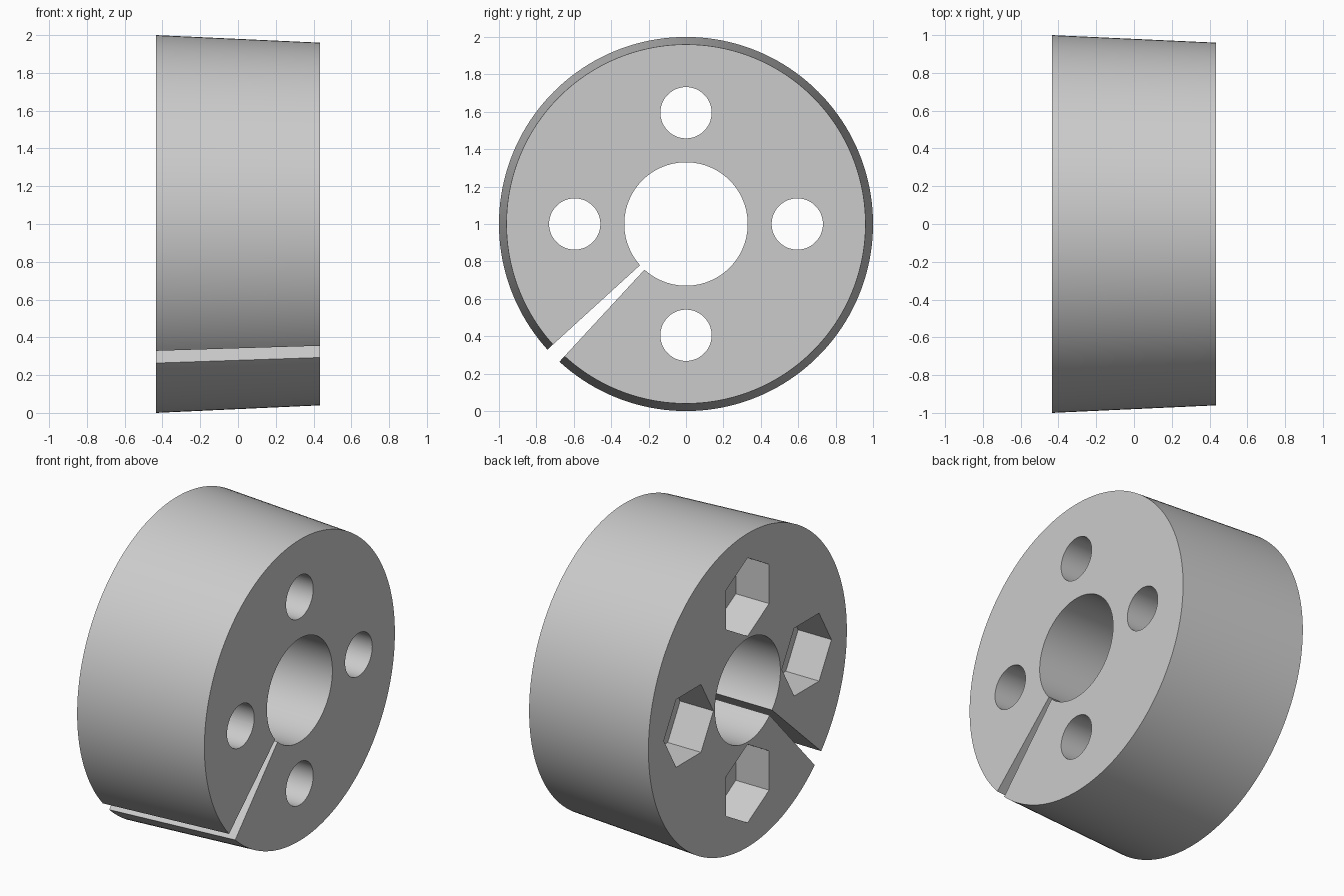
import bpy
import math
from mathutils import Matrix, Vector

old = bpy.data.objects.get("Cube")
if old:
    bpy.data.objects.remove(old, do_unlink=True)

HALF = 0.435          # half the thickness of the ring
BORE = 0.33           # centre hole radius
BOLT_CIRCLE = 0.595   # distance of the bolt holes from the axis
BOLT_R = 0.137
HEX_R = 0.25          # nut pocket, corner radius
HEX_DEPTH = 0.235
AXIS_Z = 1.0

grey = bpy.data.materials.new("plain grey")
grey.use_nodes = True
colour = (0.6, 0.6, 0.6, 1)
grey.diffuse_color = colour
grey.node_tree.nodes["Principled BSDF"].inputs["Base Color"].default_value = colour


def prism(name, sides, r_left, r_right, x0, x1, y=0.0, z=0.0, spin=0.0):
    """Cylinder, cone or hexagon lying along x, from x0 to x1."""
    bpy.ops.mesh.primitive_cone_add(vertices=sides, radius1=r_left,
                                    radius2=r_right, depth=x1 - x0)
    obj = bpy.context.object
    obj.name = name
    turn = Matrix.Rotation(math.pi / 2, 4, 'Y') @ Matrix.Rotation(spin, 4, 'Z')
    obj.matrix_world = Matrix.Translation(((x0 + x1) / 2, y, AXIS_Z + z)) @ turn
    return obj


def slot_wedge():
    """Tapered cutter that splits the ring from the bore outwards."""
    angle = math.radians(224.8)
    out = Vector((0, math.cos(angle), math.sin(angle)))
    side = Vector((0, -out.z, out.y))
    profile = [(0.1, 0.007), (0.1, -0.007), (1.3, -0.0585), (1.3, 0.0585)]
    verts = [out * r + side * w + Vector((x, 0, AXIS_Z))
             for x in (-1, 1) for r, w in profile]
    faces = [(0, 1, 2, 3), (7, 6, 5, 4)]
    faces += [(i, i + 4, (i + 1) % 4 + 4, (i + 1) % 4) for i in range(4)]
    mesh = bpy.data.meshes.new("slot_cutter")
    mesh.from_pydata(verts, [], faces)
    obj = bpy.data.objects.new("slot_cutter", mesh)
    bpy.context.collection.objects.link(obj)
    bpy.context.view_layer.objects.active = obj
    bpy.ops.object.select_all(action='DESELECT')
    obj.select_set(True)
    bpy.ops.object.mode_set(mode='EDIT')
    bpy.ops.mesh.select_all(action='SELECT')
    bpy.ops.mesh.normals_make_consistent(inside=False)
    bpy.ops.object.mode_set(mode='OBJECT')
    return obj


# Tapered ring body
ring = prism("split_ring", 160, 1.0, 0.96, -HALF, HALF)
ring.data.materials.append(grey)

# Bore, slot, four bolt holes and four hexagonal nut pockets
cutters = [prism("bore_cutter", 96, BORE, BORE, -1, 1), slot_wedge()]
for i in range(4):
    a = i * math.pi / 2
    y, z = BOLT_CIRCLE * math.cos(a), BOLT_CIRCLE * math.sin(a)
    cutters.append(prism("bolt_cutter", 64, BOLT_R, BOLT_R, -1, 1, y, z))
    # hexagon corners point along the tangent
    cutters.append(prism("nut_cutter", 6, HEX_R, HEX_R, -1, -HALF + HEX_DEPTH,
                         y, z, (i % 2) * math.pi / 2))

for cutter in cutters:
    cutter.hide_render = True
    cut = ring.modifiers.new(cutter.name, 'BOOLEAN')
    cut.operation = 'DIFFERENCE'
    cut.solver = 'EXACT'
    cut.object = cutter

# Apply the cuts, drop the cutters and shade the round walls smooth
bpy.ops.object.select_all(action='DESELECT')
ring.select_set(True)
bpy.context.view_layer.objects.active = ring
for name in [m.name for m in ring.modifiers]:
    bpy.ops.object.modifier_apply(modifier=name)
for cutter in cutters:
    bpy.data.objects.remove(cutter, do_unlink=True)
bpy.ops.object.transform_apply(location=False, rotation=True, scale=True)
bpy.ops.object.shade_smooth_by_angle(angle=math.radians(30))
